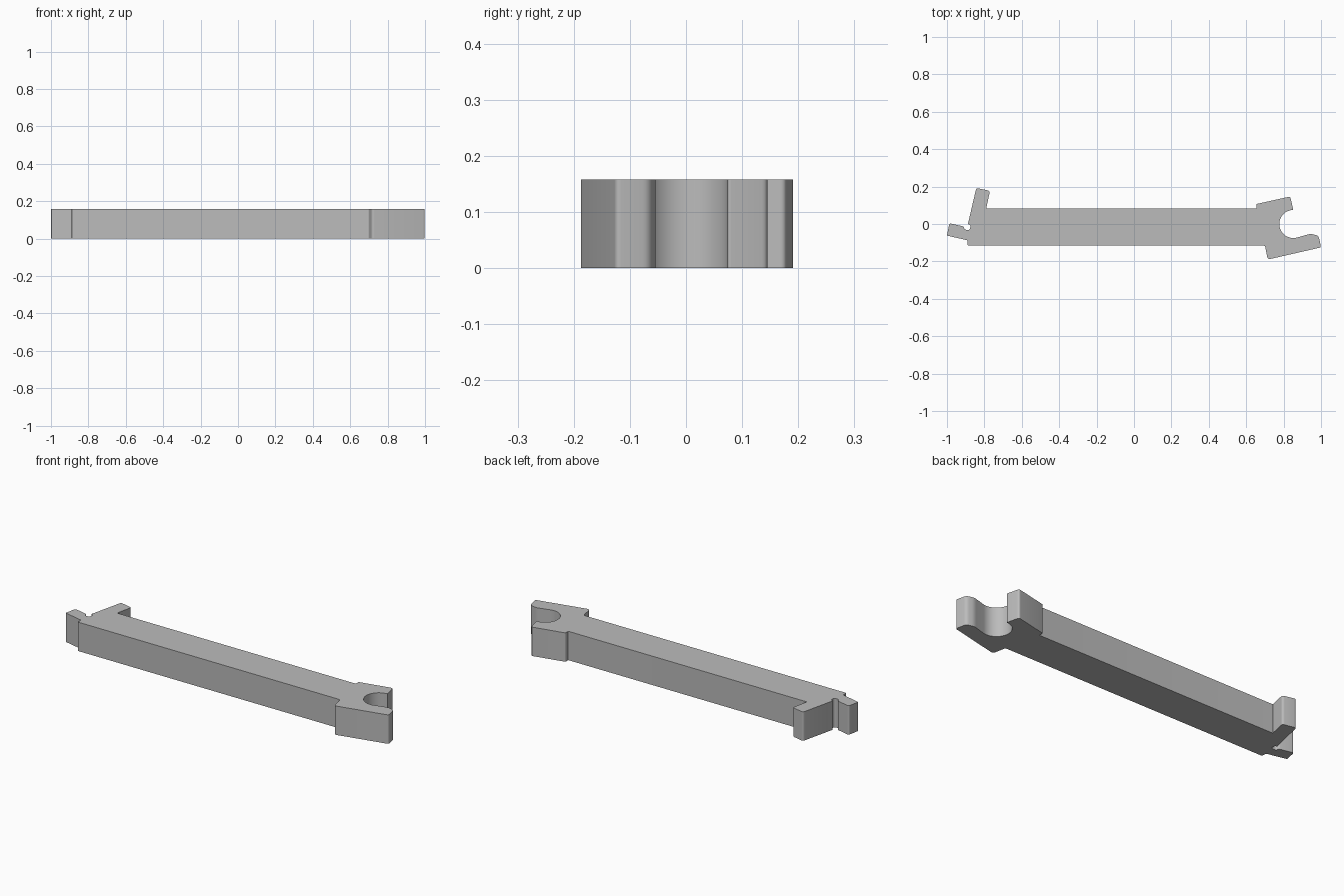
import bpy
import bmesh
import math
from mathutils import Vector

HEIGHT = 0.158

cube = bpy.data.objects.get("Cube")
if cube:
    bpy.data.objects.remove(cube, do_unlink=True)


def flat_material(name, color):
    material = bpy.data.materials.new(name)
    material.use_nodes = True
    material.diffuse_color = color
    shader = material.node_tree.nodes["Principled BSDF"]
    shader.inputs["Base Color"].default_value = color
    return material


def arc(center, radius, start, end, steps):
    """Points along a circular arc, angles in degrees."""
    points = []
    for i in range(steps + 1):
        angle = math.radians(start + (end - start) * i / steps)
        points.append(Vector((center[0] + radius * math.cos(angle),
                              center[1] + radius * math.sin(angle))))
    return points


def rounded(corners, steps=5):
    """Replace each (x, y, radius) corner with a small fillet curve."""
    outline = []
    count = len(corners)
    for i, (x, y, radius) in enumerate(corners):
        corner = Vector((x, y))
        if not radius:
            outline.append(corner)
            continue
        before = Vector(corners[i - 1][:2])
        after = Vector(corners[(i + 1) % count][:2])
        start = corner + (before - corner).normalized() * radius
        end = corner + (after - corner).normalized() * radius
        for step in range(steps + 1):
            t = step / steps
            outline.append(start * (1 - t) ** 2 + corner * 2 * t * (1 - t) + end * t * t)
    return outline


def extrude_outline(name, outline, height, material):
    mesh = bpy.data.meshes.new(name)
    bm = bmesh.new()
    base = bm.faces.new([bm.verts.new((p.x, p.y, 0)) for p in outline])
    result = bmesh.ops.extrude_face_region(bm, geom=[base], use_keep_orig=True)
    top = [v for v in result["geom"] if isinstance(v, bmesh.types.BMVert)]
    bmesh.ops.translate(bm, verts=top, vec=(0, 0, height))
    bmesh.ops.recalc_face_normals(bm, faces=bm.faces)
    bm.to_mesh(mesh)
    bm.free()
    mesh.materials.append(material)
    obj = bpy.data.objects.new(name, mesh)
    bpy.context.collection.objects.link(obj)
    return obj


# Lower jaw, from the front of the bar to its tip
lower_jaw = [
    (0.7, -0.115, 0.01), (0.715, -0.19, 0.015),
    (1, -0.125, 0.01), (0.987, -0.063, 0.015), (0.945, -0.052, 0.015),
]

# Round socket between the jaws
socket = [(p.x, p.y, 0) for p in arc((0.852, 0), 0.075, 283, 102, 28)]

# Upper jaw, back to the bar
upper_jaw = [
    (0.852, 0.075, 0.006), (0.835, 0.147, 0.012),
    (0.655, 0.107, 0.005), (0.655, 0.083, 0),
]

# Upright prong at the other end
prong = [
    (-0.79, 0.083, 0.006), (-0.77, 0.177, 0.012),
    (-0.843, 0.193, 0.012), (-0.888, 0, 0.005),
]

# Small hook and the relief groove behind it
hook = [
    (-0.874, -0.006, 0.008), (-0.877, -0.033, 0.012),
    (-0.908, -0.03, 0.01), (-0.908, -0.014, 0.008),
    (-0.987, 0.004, 0.01), (-1, -0.062, 0.005),
    (-0.89, -0.087, 0.004), (-0.89, -0.115, 0.006),
]

# One solid arm
grey = flat_material("plain grey", (0.5, 0.5, 0.5, 1))
arm = extrude_outline(
    "linkage_arm", rounded(lower_jaw + socket + upper_jaw + prong + hook), HEIGHT, grey)

bpy.context.view_layer.objects.active = arm
arm.select_set(True)
bpy.ops.object.shade_smooth_by_angle(angle=math.radians(30))
